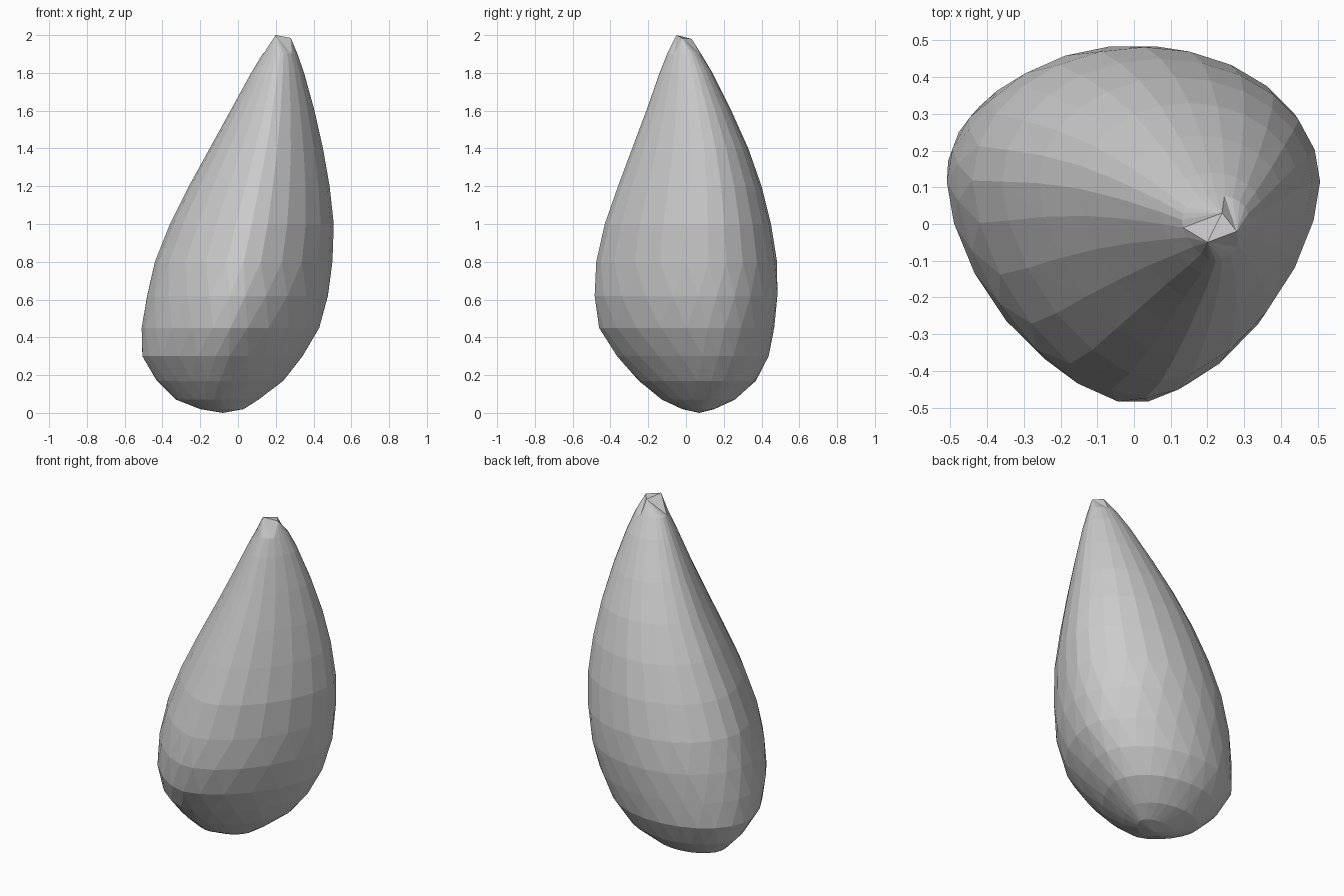
import bpy
import bmesh
import math

default_cube = bpy.data.objects.get("Cube")
if default_cube:
    bpy.data.objects.remove(default_cube, do_unlink=True)

SIDES = 24
STAGGER_BELOW = 0.7

# Outline of the drop: height, left edge, right edge, front edge, back edge
OUTLINE = [
    (.02, -.20, .03, -.02, .15),
    (.07, -.33, .11, -.13, .26),
    (.17, -.43, .24, -.25, .37),
    (.30, -.51, .345, -.37, .44),
    (.45, -.51, .43, -.46, .467),
    (.62, -.485, .48, -.49, .487),
    (.80, -.44, .50, -.475, .482),
    (1.0, -.36, .507, -.43, .45),
    (1.2, -.26, .485, -.36, .40),
    (1.4, -.15, .45, -.285, .33),
    (1.6, -.04, .405, -.21, .24),
    (1.8, .07, .35, -.14, .14),
    (1.9, .13, .315, -.10, .08),
]
TIP = [(.28, -.02, 1.985), (.24, .03, 1.98), (.20, -.05, 2.0)]


def power(value, exponent):
    return math.copysign(abs(value) ** exponent, value)


def section_point(row, angle):
    """Rounded-triangle section: round at the back, narrower at the front."""
    z, left, right, front, back = row
    c, s = math.cos(angle), math.sin(angle)
    middle_x = (left + right) / 2
    widest_y = (front + back) / 2 + (back - front) * 0.12
    if s >= 0:
        reach, exponent = back - widest_y, 1.0
    else:
        reach, exponent = widest_y - front, 2 / 1.65
    x = middle_x + (right - left) / 2 * power(c, exponent)
    y = widest_y + reach * power(s, exponent)
    return x, y, z


def make_material(name, colour):
    material = bpy.data.materials.new(name)
    material.use_nodes = True
    material.diffuse_color = colour
    shader = material.node_tree.nodes["Principled BSDF"]
    shader.inputs["Base Color"].default_value = colour
    return material


bm = bmesh.new()
step = math.tau / SIDES

# Rings, offset by half a side in the rounded lower part
rings = []
for index, row in enumerate(OUTLINE):
    shift = (index % 2) / 2 if row[0] < STAGGER_BELOW else 0
    rings.append([bm.verts.new(section_point(row, (i + shift) * step))
                  for i in range(SIDES)])

# Small slanted tip: the last ring gathers into three corners
rings.append([bm.verts.new(TIP[int(((i + SIDES // 8) % SIDES) * 3 / SIDES)])
              for i in range(SIDES)])
bm.faces.new(rings[-1])

# Skin between neighbouring rings, split into triangles
for index, (low, high) in enumerate(zip(rings, rings[1:])):
    for i in range(SIDES):
        j = (i + 1) % SIDES
        a, b, c, d = low[i], low[j], high[j], high[i]
        if index % 2:
            triangles = ((a, b, c), (a, c, d))
        else:
            triangles = ((a, b, d), (b, c, d))
        for triangle in triangles:
            bm.faces.new(triangle)

# Rounded bottom
base = bm.verts.new((-.08, .07, 0))
for i in range(SIDES):
    bm.faces.new((base, rings[0][(i + 1) % SIDES], rings[0][i]))

bmesh.ops.remove_doubles(bm, verts=bm.verts, dist=0.001)
bmesh.ops.recalc_face_normals(bm, faces=bm.faces)

mesh = bpy.data.meshes.new("drop_body")
bm.to_mesh(mesh)
bm.free()
mesh.materials.append(make_material("light grey", (.6, .6, .6, 1)))
body = bpy.data.objects.new("drop_body", mesh)
bpy.context.collection.objects.link(body)
